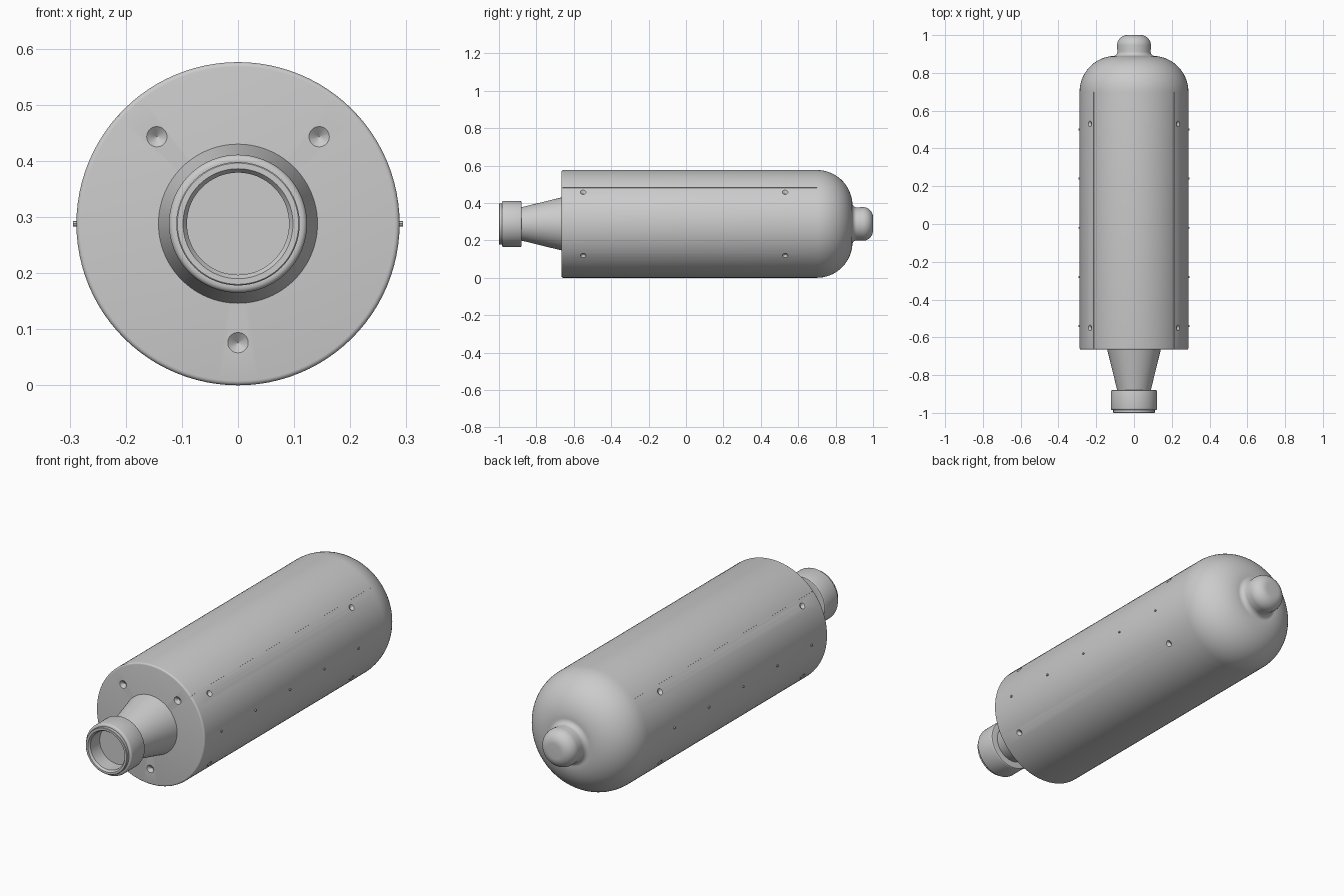
import bpy, bmesh
from math import sin, cos, pi, radians
from mathutils import Vector, Matrix

if "Cube" in bpy.data.objects:
    bpy.data.objects.remove(bpy.data.objects["Cube"])

R = 0.288          # body radius, also the height of the axis
AXIS = Vector((0, 0, R))

grey = bpy.data.materials.new("plain_grey")
grey.use_nodes = True
grey.diffuse_color = (0.6, 0.6, 0.6, 1)
grey.node_tree.nodes["Principled BSDF"].inputs["Base Color"].default_value = (0.6, 0.6, 0.6, 1)


def finish(bm, name):
    bmesh.ops.recalc_face_normals(bm, faces=bm.faces)
    mesh = bpy.data.meshes.new(name)
    bm.to_mesh(mesh)
    bm.free()
    mesh.materials.append(grey)
    obj = bpy.data.objects.new(name, mesh)
    bpy.context.collection.objects.link(obj)
    return obj


def select(obj):
    bpy.ops.object.select_all(action='DESELECT')
    obj.select_set(True)
    bpy.context.view_layer.objects.active = obj


def smooth(obj):
    select(obj)
    bpy.ops.object.shade_smooth_by_angle(angle=radians(30))


def arc(cr, cy, rad, start, end, steps):
    """Profile points (radius, y) on an arc."""
    return [(cr + rad * cos(radians(start + (end - start) * i / steps)),
             cy + rad * sin(radians(start + (end - start) * i / steps)))
            for i in range(steps + 1)]


def lathe(name, profile, steps=96):
    """Turn a (radius, y) profile around the long axis."""
    bm = bmesh.new()
    verts = [bm.verts.new((r, y, R)) for r, y in profile]
    edges = [bm.edges.new(pair) for pair in zip(verts, verts[1:])]
    bmesh.ops.spin(bm, geom=verts + edges, cent=AXIS, axis=(0, 1, 0),
                   angle=2 * pi, steps=steps)
    bmesh.ops.remove_doubles(bm, verts=bm.verts, dist=1e-5)
    return finish(bm, name)


def radial(deg):
    return Vector((cos(radians(deg)), 0, sin(radians(deg))))


# Body: rounded front rim, straight barrel, domed back and small nose
body = lathe("body",
             [(0, -0.665)]
             + arc(R - 0.008, -0.657, 0.008, -90, 0, 4)
             + arc(0.098, 0.70, 0.19, 0, 84, 16)
             + arc(0.112, 0.913, 0.024, 270, 180, 6)
             + arc(0.035, 0.945, 0.055, 0, 90, 10)
             + [(0, 1.0)])

# Neck: tapered stem, collar and open mouth
neck = lathe("neck",
             [(0, -0.66), (0.143, -0.66), (0.089, -0.88), (0.117, -0.88)]
             + arc(0.117, -0.886, 0.006, 90, 0, 3)
             + arc(0.113, -0.975, 0.01, 0, -90, 4)
             + [(0.110, -0.985), (0.110, -0.998), (0.108, -1.0),
                (0.098, -1.0), (0.091, -0.99), (0.091, -0.92), (0, -0.92)])

# Cutter for the conical dimples and the thin panel seams
cut = bmesh.new()


def dimple(pos, out, rad, depth):
    turn = out.to_track_quat('Z', 'Y').to_matrix().to_4x4()
    bmesh.ops.create_cone(cut, cap_ends=True, segments=20, radius1=0.0005,
                          radius2=2 * rad, depth=2 * depth,
                          matrix=Matrix.Translation(pos) @ turn)


for deg in (47, 133, 270):
    dimple(AXIS + radial(deg) * 0.212 + Vector((0, -0.665, 0)),
           Vector((0, -1, 0)), 0.018, 0.014)
for deg in (36, 144, 216, 324):
    for y in (-0.55, 0.53):
        dimple(AXIS + radial(deg) * R + Vector((0, y, 0)), radial(deg), 0.015, 0.012)
for deg in (42, 138):
    turn = Matrix.Rotation(-radians(deg), 4, 'Y')
    place = Matrix.Translation(AXIS + radial(deg) * R + Vector((0, 0.02, 0)))
    bmesh.ops.create_cube(cut, size=1, matrix=place @ turn
                          @ Matrix.Diagonal((0.008, 1.36, 0.003, 1)))
cutter = finish(cut, "dimple_cutter")
cutter.hide_render = True

mod = body.modifiers.new("dimples", 'BOOLEAN')
mod.operation = 'DIFFERENCE'
mod.solver = 'EXACT'
mod.object = cutter
select(body)
bpy.ops.object.modifier_apply(modifier=mod.name)
bpy.data.objects.remove(cutter)
smooth(body)
smooth(neck)

# Small pins along both sides
bm = bmesh.new()
for side in (-1, 1):
    for i in range(5):
        spot = Vector((side * (R - 0.002), -0.54 + 0.26 * i, R))
        bmesh.ops.create_cone(bm, cap_ends=True, segments=12, radius1=0.005,
                              radius2=0.005, depth=0.016,
                              matrix=Matrix.Translation(spot)
                              @ Matrix.Rotation(pi / 2, 4, 'Y'))
smooth(finish(bm, "side_pins"))
